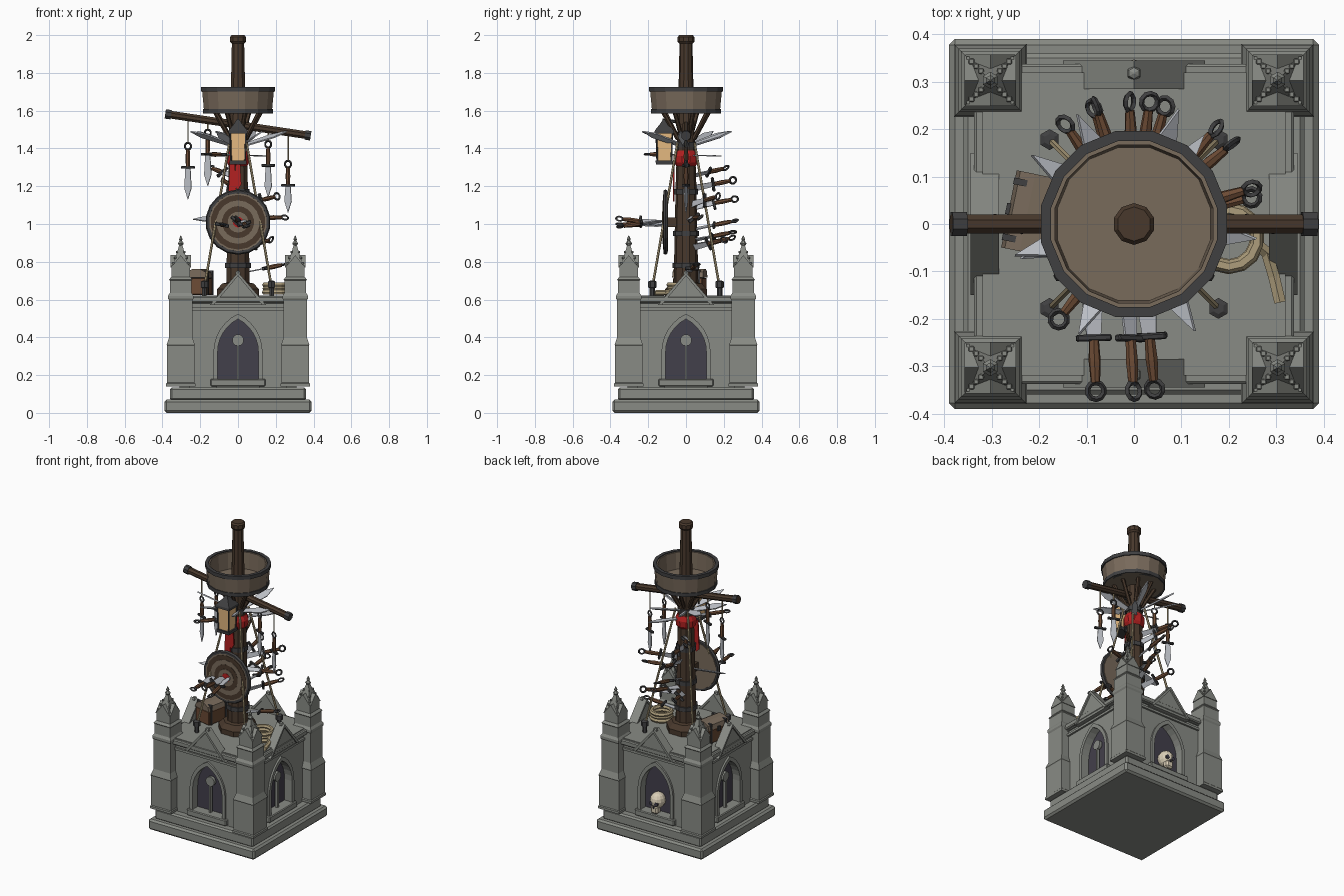
import bpy, bmesh, math
from math import pi, sin, cos
from mathutils import Matrix, Vector

if "Cube" in bpy.data.objects:
    bpy.data.objects.remove(bpy.data.objects["Cube"])

def material(name, c):
    m = bpy.data.materials.new(name)
    m.diffuse_color = (*c, 1)
    m.use_nodes = True
    m.node_tree.nodes["Principled BSDF"].inputs["Base Color"].default_value = m.diffuse_color
    return m

STONE = material("stone", (.25, .26, .235))
DARK = material("niche_dark", (.055, .05, .07))
WOOD = material("dark_wood", (.065, .04, .025))
GRIP = material("grip_brown", (.15, .07, .035))
PLANK = material("plank", (.19, .145, .105))
IRON = material("iron", (.05, .05, .052))
STEEL = material("steel", (.5, .52, .56))
ROPE = material("rope", (.42, .34, .2))
RED = material("red_cloth", (.45, .015, .015))
GLOW = material("lantern_glass", (.8, .5, .22))
BONE = material("bone", (.7, .62, .47))
I = Matrix.Identity(4)
T = lambda *v: Matrix.Translation(v)
RZ = lambda a: Matrix.Rotation(a, 4, 'Z')

def finish(name, bm, *mats):
    bmesh.ops.recalc_face_normals(bm, faces=bm.faces[:])
    me = bpy.data.meshes.new(name)
    bm.to_mesh(me)
    bm.free()
    for m in mats:
        me.materials.append(m)
    o = bpy.data.objects.new(name, me)
    bpy.context.collection.objects.link(o)
    return o

def box(name, c, s, mat, M=I, bevel=0):
    bm = bmesh.new()
    bmesh.ops.create_cube(bm, size=1, matrix=M @ T(*c) @ Matrix.Diagonal((*s, 1)))
    if bevel:
        bmesh.ops.bevel(bm, geom=bm.edges[:], offset=bevel, segments=1, affect='EDGES')
    return finish(name, bm, mat)

def lathe(name, prof, n, mat, M=I, closed=False):
    # profile (radius, z); n = 4 gives square towers (radius = half width)
    bm = bmesh.new()
    k = 2 ** .5 if n == 4 else 1
    rings = [[bm.verts.new(M @ Vector((r * k * cos(2 * pi * (i + .5) / n), r * k * sin(2 * pi * (i + .5) / n), z)))
              for i in range(n)] for r, z in prof]
    pairs = list(zip(rings, rings[1:])) + ([(rings[-1], rings[0])] if closed else [])
    for a, b in pairs:
        for i in range(n):
            j = (i + 1) % n
            bm.faces.new((a[i], a[j], b[j], b[i]))
    if not closed:
        bm.faces.new(rings[0])
        bm.faces.new(rings[-1])
    return finish(name, bm, mat)

def prism(name, pts, y0, y1, mat, M=I):
    bm = bmesh.new()
    f = bm.faces.new([bm.verts.new(M @ Vector((x, y0, z))) for x, z in pts])
    g = bmesh.ops.extrude_face_region(bm, geom=[f])
    d = M.to_3x3() @ Vector((0, y1 - y0, 0))
    bmesh.ops.translate(bm, vec=d, verts=[v for v in g['geom'] if isinstance(v, bmesh.types.BMVert)])
    return finish(name, bm, mat)

def aim(a, b):
    a, b = Vector(a), Vector(b)
    return T(*a) @ (b - a).to_track_quat('Z', 'Y').to_matrix().to_4x4(), (b - a).length

def rod(name, a, b, r, mat, n=6, r2=None):
    M, L = aim(a, b)
    return lathe(name, [(r, 0), (r2 or r, L)], n, mat, M)

def ring(name, R, r, mat, M, n=12, m=6):
    return lathe(name, [(R + r * cos(2 * pi * i / m), r * sin(2 * pi * i / m)) for i in range(m)], n, mat, M, True)

def arch(w, z0, zs, h, n=6):
    R = (w * w + h * h) / (2 * w)
    A = math.atan2(h, R - w)
    left = [(-w + R - R * cos(A * i / n), zs + R * sin(A * i / n)) for i in range(n + 1)]
    return [(-w, z0)] + left + [(-x, z) for x, z in left[-2::-1]] + [(w, z0)]

def knife(name, pommel, tip, roll=0, w=.02):
    # pommel ring, grip, crossguard and blade running from pommel to tip
    M, L = aim(pommel, tip)
    M = M @ RZ(roll)
    ring(name + "_ring", .018, .006, IRON, M @ T(0, 0, .018) @ Matrix.Rotation(pi / 2, 4, 'X'), 10, 4)
    lathe(name + "_grip", [(.01, .036), (.013, .08), (.011, .125)], 7, GRIP, M)
    box(name + "_guard", (0, 0, .13), (.075, .018, .014), IRON, M, .003)
    prism(name + "_blade", [(-w * .7, .135), (-w, L - .06), (0, L), (w, L - .06), (w * .7, .135)], -.003, .003, STEEL, M)

# stepped plinth and core
box("plinth_lower", (0, 0, .035), (.78, .78, .07), STONE, bevel=.012)
box("plinth_upper", (0, 0, .1), (.72, .72, .07), STONE, bevel=.01)
box("core", (0, 0, .37), (.52, .52, .48), STONE)
box("deck", (0, 0, .6), (.64, .64, .045), STONE)

# four walls with pointed niches and gables
for k, side in enumerate(("front", "right", "back", "left")):
    M = RZ(k * pi / 2)
    inner = arch(.11, .13, .32, .18)
    prism(side + "_wall", [(-.26, .13)] + inner + [(.26, .13), (.26, .6), (-.26, .6)], -.31, -.25, STONE, M)
    prism(side + "_niche_back", arch(.112, .14, .32, .18), -.265, -.255, DARK, M)
    prism(side + "_niche_frame", arch(.13, .17, .32, .205) + arch(.108, .17, .32, .177)[::-1], -.322, -.3, STONE, M)
    box(side + "_sill", (0, -.295, .16), (.29, .08, .04), STONE, M, .005)
    box(side + "_cornice", (0, -.318, .6), (.52, .04, .035), STONE, M, .006)
    box(side + "_string_course", (0, -.312, .55), (.5, .02, .015), STONE, M)
    prism(side + "_gable", [(-.135, .57), (0, .73), (.135, .57)], -.335, -.29, STONE, M)
    for s in (-1, 1):
        prism(side + "_gable_coping", [(0, .725), (0, .745), (s * .15, .57), (s * .13, .57)], -.345, -.285, STONE, M)
    lathe(side + "_gable_knob", [(.004, .72), (.016, .735), (.012, .75), (.002, .755)], 6, STONE, M @ T(0, -.318, 0))
    if side != "back":
        box(side + "_mullion", (0, -.285, .27), (.012, .02, .2), STONE, M)
        lathe(side + "_tracery_disc", [(.031, -.01), (.031, .01)], 14, STONE,
              M @ T(0, -.285, .385) @ Matrix.Rotation(pi / 2, 4, 'X'))

# corner buttresses and pinnacles
for cx in (-1, 1):
    for cy in (-1, 1):
        M = T(cx * .303, cy * .303, 0)
        lathe("buttress", [(.077, .14), (.077, .155), (.072, .16), (.072, .355), (.075, .36), (.061, .4), (.061, .595),
                           (.067, .605), (.067, .62), (.058, .635), (.058, .7), (.062, .705), (.05, .72), (.05, .78)], 4, STONE, M)
        lathe("spire", [(.045, .77), (.009, .885), (.009, .89)], 4, STONE, M)
        lathe("finial", [(.007, .88), (.018, .897), (.007, .912), (.011, .918), (.001, .94)], 6, STONE, M)
        for k in range(4):
            prism("gablet", [(-.052, .77), (0, .835), (.052, .77)], -.054, -.02, STONE, M @ RZ(k * pi / 2))
            for t in (.15, .42, .7):
                q = .045 - .036 * t
                box("crocket", (q, q, .775 + .11 * t), (.012, .012, .012), STONE, M @ RZ(k * pi / 2), .002)

# skull in the back niche
bm = bmesh.new()
bmesh.ops.create_uvsphere(bm, u_segments=12, v_segments=8, radius=.052, matrix=T(0, .295, .265) @ Matrix.Diagonal((.9, 1, 1, 1)))
finish("skull_cranium", bm, BONE)
box("skull_jaw", (0, .318, .212), (.052, .045, .05), BONE, bevel=.01)
for s in (-1, 1):
    lathe("skull_eye", [(.013, 0), (.013, .012)], 8, DARK, T(s * .019, .331, .255) @ Matrix.Rotation(-pi / 2, 4, 'X'))
box("skull_nose", (0, .342, .232), (.01, .008, .014), DARK)

# mast with foot, collars and cap
lathe("mast_foot", [(.12, .62), (.12, .655), (.09, .685), (.065, .69)], 8, WOOD)
lathe("mast", [(.066, .65), (.055, 1.2), (.042, 1.6), (.034, 1.97)], 10, WOOD)
lathe("mast_cap", [(.036, 1.955), (.044, 1.965), (.044, 1.99), (.036, 2)], 10, WOOD)
for z, r in ((.78, .072), (.95, .068), (1.17, .063), (1.42, .055)):
    lathe("mast_collar", [(r, z - .014), (r, z + .014)], 10, IRON)

# lookout tub with bands and braces
lathe("lookout_tub", [(.02, 1.585), (.182, 1.585), (.195, 1.72), (.17, 1.72), (.165, 1.61), (.02, 1.61)], 16, PLANK, closed=True)
for z, r in ((1.597, .189), (1.714, .2)):
    lathe("tub_band", [(r, z - .012), (r, z + .012), (r - .022, z + .012), (r - .022, z - .012)], 16, IRON, closed=True)
for k in range(8):
    a = k * pi / 4 + .3
    rod("tub_brace", (.045 * cos(a), .045 * sin(a), 1.45), (.125 * cos(a), .125 * sin(a), 1.59), .012, WOOD)

# tilted yard with end caps
yl, yr = Vector((-.385, 0, 1.583)), Vector((.385, 0, 1.467))
rod("yard", yl, yr, .022, WOOD, 8)
for t in (0, .96):
    rod("yard_cap", yl.lerp(yr, t), yl.lerp(yr, t + .04), .027, IRON, 8)

# blades hanging from the yard
for x, top, tip in ((-.265, 1.43, 1.13), (.265, 1.335, 1.06), (-.16, 1.5, 1.2), (.16, 1.44, 1.14)):
    rod("hanging_cord", (x, 0, 1.525 - .15 * x), (x, 0, top - .003), .004, ROPE, 5)
    knife("hanging_knife", (x, 0, top), (x, 0, tip), .4)

# rigging stays with deadeyes
for sx in (-1, 1):
    for sy in (-1, 1):
        rod("stay", (sx * .045, sy * .045, 1.43), (sx * .175, sy * .175, .68), .007, ROPE)
        lathe("deadeye", [(.014, .62), (.014, .66), (.022, .665), (.022, .695), (.012, .7)], 6, IRON, T(sx * .178, sy * .178, 0))

# round target with rings and three knives
tm = T(0, -.095, 1.01) @ Matrix.Rotation(pi / 2, 4, 'X')
lathe("target_board", [(.155, 0), (.16, .025)], 18, PLANK, tm)
ring("target_rim", .16, .013, IRON, tm @ T(0, 0, .014), 18)
for i, r in enumerate((.145, .115, .085, .055, .028)):
    lathe("target_ring", [(r, .02), (r, .027 + i * .0015)], 18, (WOOD, PLANK, WOOD, PLANK, RED)[i], tm)
box("target_mount", (0, -.07, 1.01), (.05, .06, .05), WOOD)
for i, (p, t) in enumerate((((-.08, -.37, 1.0), (-.09, -.1, .99)), ((.0, -.37, 1.03), (-.015, -.1, 1.0)),
                            ((.045, -.365, .985), (.02, -.1, 1.02)))):
    knife("target_knife", p, t, (.2, .7, -.3)[i], .022)

# swords driven into the mast, some right through
for i, (x, y, z, far) in enumerate(((-.17, -.215, 1.37, .24), (-.155, .225, 1.3, .03), (-.085, .265, 1.235, .03),
        (-.01, .275, 1.135, .03), (.035, .275, 1.02, .02), (.07, .265, .96, .03), (.185, .215, .92, .03),
        (.22, .18, 1.15, .03), (.265, .08, 1.035, .25), (.265, .06, .79, .03), (-.09, .26, .93, .02))):
    d = Vector((x, y, 0)).normalized()
    knife("mast_sword", (x, y, z), -d * far + Vector((0, 0, z - (.06 if far < .1 else .01))), i * .7, .018)

# fan of broad blades under the tub
for k, a in enumerate((-.12, 1.2, 2.05, 2.55, 3.4, 4.25, 5.23)):
    M, L = aim((.04 * cos(a), .04 * sin(a), 1.42), (.26 * cos(a), .26 * sin(a), 1.49))
    prism("fan_blade", [(-.013, 0), (-.022, L - .07), (0, L), (.022, L - .07), (.013, 0)], -.004, .004, STEEL, M @ RZ(.5))

# red cloth tied on the mast with a tail
lathe("cloth_wrap", [(.05, 1.305), (.064, 1.325), (.066, 1.36), (.052, 1.39)], 10, RED)
for x, z, w in ((-.03, 1.12, .022), (.0, 1.18, .018)):
    prism("cloth_tail", [(x - w * .6, 1.33), (x - w, z + .02), (x, z), (x + w, z + .03), (x + w * .6, 1.33)], -.07, -.062, RED)

# hanging lantern
L = T(0, -.115, 0)
lathe("lantern_base", [(.044, 1.315), (.046, 1.335)], 4, IRON, L)
lathe("lantern_glass", [(.036, 1.335), (.041, 1.48)], 4, GLOW, L)
lathe("lantern_roof", [(.052, 1.48), (.05, 1.495), (.018, 1.535), (.01, 1.55)], 4, IRON, L)
for sx in (-1, 1):
    for sy in (-1, 1):
        rod("lantern_post", (sx * .037, -.115 + sy * .037, 1.33), (sx * .042, -.115 + sy * .042, 1.485), .005, IRON, 5)
rod("lantern_arm", (0, -.03, 1.54), (0, -.125, 1.55), .008, IRON)

# sea chest on the deck
C = T(-.205, .02, 0) @ RZ(-.2)
box("chest_body", (0, 0, .67), (.115, .16, .09), GRIP, C, .004)
prism("chest_lid", [(-.06, .717), (-.052, .745), (-.02, .762), (.02, .762), (.052, .745), (.06, .717)], -.083, .083, PLANK, C)
for s in (-1, 1):
    box("chest_strap", (0, s * .06, .69), (.124, .014, .13), IRON, C)
box("chest_lock", (-.06, 0, .71), (.012, .024, .03), IRON, C)

# coil of rope with a loose tail
for R, z in ((.062, .638), (.058, .658), (.06, .678)):
    ring("rope_coil", R, .014, ROPE, T(.2, -.03, z), 14)
tail = [(.255, -.04, .66), (.28, -.06, .645), (.295, -.11, .637), (.308, -.165, .635)]
for a, b in zip(tail, tail[1:]):
    rod("rope_tail", a, b, .014, ROPE)
